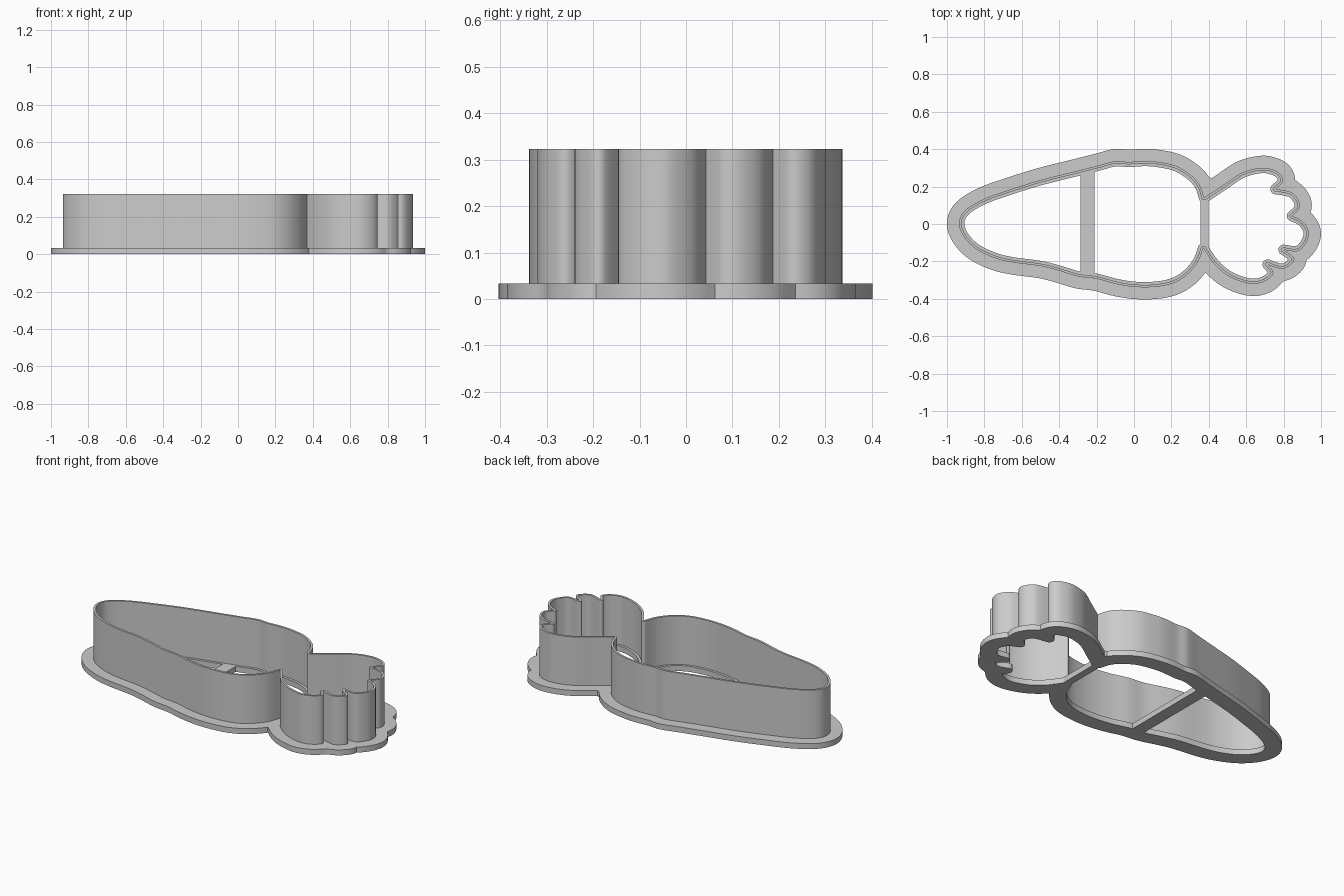
import bpy, bmesh, math
from mathutils import Vector

if "Cube" in bpy.data.objects:
    bpy.data.objects.remove(bpy.data.objects["Cube"])

BASE_H, WALL_TOP = 0.033, 0.323
FLANGE_OUT, WALL_IN, FLANGE_IN = 0.065, -0.013, -0.028

grey = bpy.data.materials.new("grey plastic")
grey.use_nodes = True
colour = (0.6, 0.6, 0.6, 1)
grey.diffuse_color = colour
grey.node_tree.nodes["Principled BSDF"].inputs["Base Color"].default_value = colour

# Carrot outline, counterclockwise; each run is smooth and runs meet at sharp notches
body = [(.375, .14), (.35, .21), (.3, .265), (.22, .312), (.12, .333), (.05, .337),
        (-.03, .332), (-.1, .336), (-.2, .31), (-.32, .28), (-.5, .235), (-.66, .185),
        (-.8, .135), (-.9, .075), (-.935, .01), (-.915, -.06), (-.85, -.13),
        (-.75, -.18), (-.65, -.205), (-.5, -.225), (-.4, -.25), (-.3, -.28),
        (-.2, -.293), (-.1, -.32), (0, -.336), (.1, -.337), (.2, -.32),
        (.28, -.275), (.34, -.205), (.37, -.13)]
lower_leaf = [(.37, -.13), (.43, -.215), (.5, -.275), (.58, -.31), (.65, -.32),
              (.71, -.3), (.745, -.26), (.715, -.217)]
lower_lobe = [(.715, -.217), (.79, -.24), (.84, -.215), (.855, -.18), (.8, -.138)]
end_lobe = [(.8, -.138), (.875, -.145), (.92, -.1), (.935, -.05), (.92, -.01),
            (.89, .022), (.845, .043)]
upper_lobe = [(.845, .043), (.882, .08), (.88, .125), (.84, .17), (.757, .187)]
upper_leaf = [(.757, .187), (.795, .225), (.785, .265), (.745, .29), (.68, .3),
              (.58, .275), (.48, .21), (.375, .14)]


def smooth_run(points, steps=6):
    """Spline through the points, leaving out the last one."""
    p = [Vector(q) for q in points]
    p = [p[0]] + p + [p[-1]]
    out = []
    for a, b, c, d in zip(p, p[1:], p[2:], p[3:]):
        for i in range(steps):
            t = i / steps
            out.append(b + (c - a) * t / 2 + (a * 2 - b * 5 + c * 4 - d) * t * t / 2
                       + (b * 3 - a - c * 3 + d) * t ** 3 / 2)
    return out


def distance(p, a, b):
    ab = b - a
    t = max(0, min(1, (p - a).dot(ab) / ab.length_squared))
    return (p - a - ab * t).length


def offset(loop, dist):
    """Parallel outline with rounded outer corners and trimmed inner ones."""
    if dist == 0:
        return loop
    edges = list(zip(loop, loop[1:] + loop[:1]))
    result = []
    for i, (a, b) in enumerate(edges):
        d = (b - a).normalized()
        e = (edges[(i + 1) % len(edges)][1] - b).normalized()
        normal = Vector((d.y, -d.x))
        turn = math.atan2(d.x * e.y - d.y * e.x, d.dot(e))
        spots = [(a + b) / 2 + normal * dist]
        if turn * dist > 0 and abs(turn) > 0.3:
            n = int(abs(turn) / 0.25) + 1
            for k in range(n + 1):
                ang = turn * k / n
                c, s = math.cos(ang), math.sin(ang)
                spots.append(b + Vector((normal.x * c - normal.y * s,
                                         normal.x * s + normal.y * c)) * dist)
        result += [q for q in spots
                   if min(distance(q, *edge) for edge in edges) > abs(dist) - 1e-4]
    return result


def ring(name, outer, inner, z0, z1):
    """Prism between two outlines."""
    curve = bpy.data.curves.new(name, "CURVE")
    curve.dimensions, curve.fill_mode = "2D", "BOTH"
    curve.extrude = (z1 - z0) / 2
    for loop in (outer, inner):
        spline = curve.splines.new("POLY")
        spline.points.add(len(loop) - 1)
        for point, q in zip(spline.points, loop):
            point.co = (q.x, q.y, 0, 1)
        spline.use_cyclic_u = True
    obj = bpy.data.objects.new(name, curve)
    bpy.context.collection.objects.link(obj)
    obj.location.z = (z0 + z1) / 2
    bpy.ops.object.select_all(action="DESELECT")
    obj.select_set(True)
    bpy.context.view_layer.objects.active = obj
    bpy.ops.object.convert(target="MESH")
    obj = bpy.context.object
    bm = bmesh.new()
    bm.from_mesh(obj.data)
    bmesh.ops.remove_doubles(bm, verts=bm.verts, dist=1e-5)
    bmesh.ops.recalc_face_normals(bm, faces=bm.faces)
    bm.to_mesh(obj.data)
    bm.free()
    obj.data.materials.clear()
    obj.data.materials.append(grey)
    bpy.ops.object.shade_smooth_by_angle(angle=math.radians(35))


def bar(name, x0, x1, y0, y1):
    bpy.ops.mesh.primitive_cube_add(size=1, location=((x0 + x1) / 2, (y0 + y1) / 2, BASE_H / 2))
    obj = bpy.context.object
    obj.name = name
    obj.scale = (x1 - x0, y1 - y0, BASE_H)
    obj.data.materials.append(grey)


outline = []
for run in (body, lower_leaf, lower_lobe, end_lobe, upper_lobe, upper_leaf):
    outline += smooth_run(run)

# Cutting wall and the flat rim around its foot
ring("cutting_wall", outline, offset(outline, WALL_IN), BASE_H - 0.005, WALL_TOP)
ring("base_flange", offset(outline, FLANGE_OUT), offset(outline, FLANGE_IN), 0, BASE_H)

# Cross braces at the foot
bar("body_brace", -0.285, -0.21, -0.28, 0.29)
bar("neck_brace", 0.355, 0.398, -0.15, 0.16)
